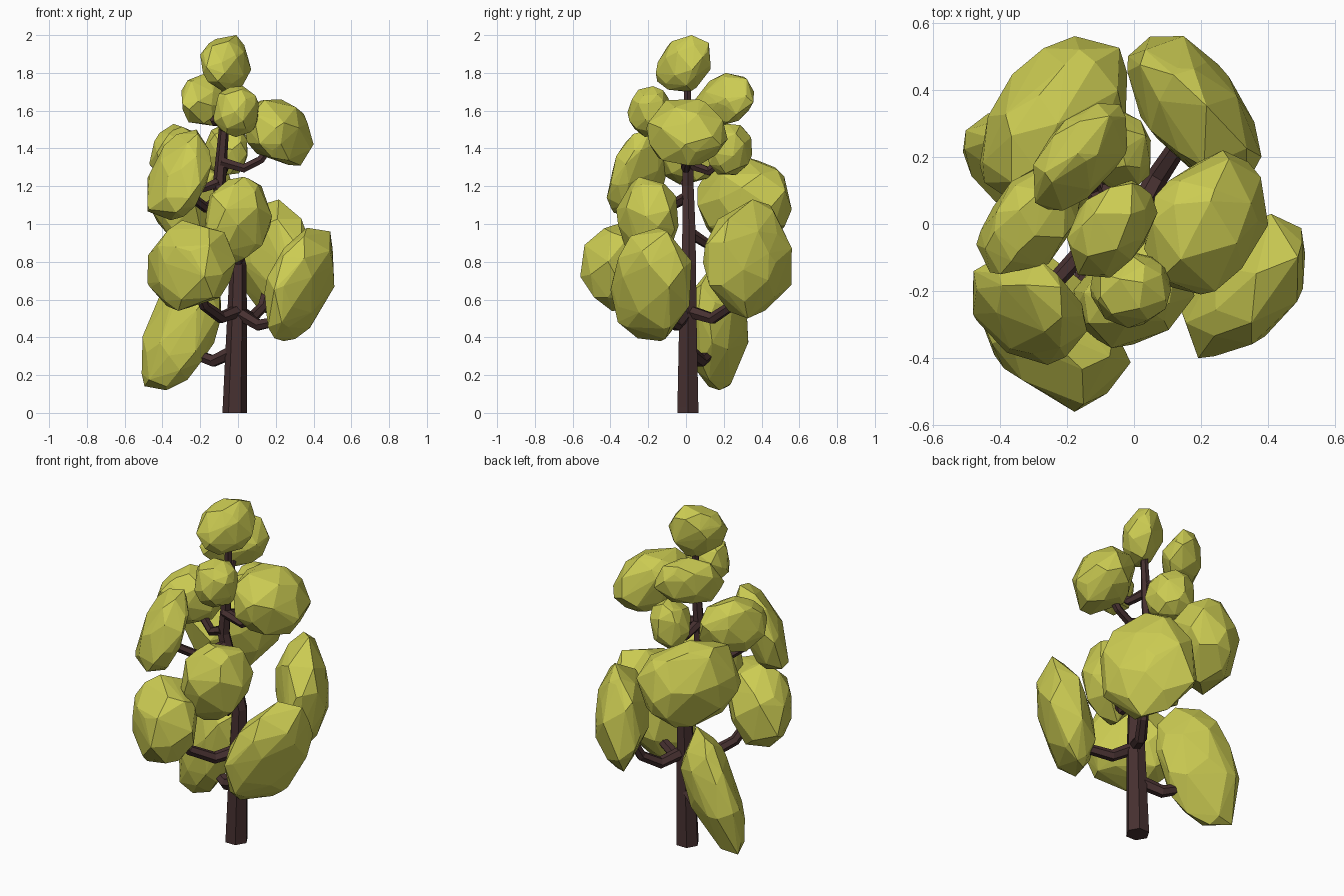
import bpy, bmesh, math, random
from mathutils import Vector

if "Cube" in bpy.data.objects:
    bpy.data.objects.remove(bpy.data.objects["Cube"])

random.seed(7)


def material(name, rgb):
    m = bpy.data.materials.new(name)
    m.diffuse_color = (*rgb, 1)
    m.use_nodes = True
    m.node_tree.nodes["Principled BSDF"].inputs["Base Color"].default_value = m.diffuse_color
    return m


LEAF = material("olive_leaf", (0.6, 0.6, 0.085))
BARK = material("dark_bark", (0.062, 0.03, 0.03))


def tube(name, points):
    """Six-sided tapered limb through (x, y, z, radius) points."""
    cu = bpy.data.curves.new(name, 'CURVE')
    cu.dimensions = '3D'
    cu.bevel_depth = 1.0
    cu.bevel_resolution = 1
    cu.use_fill_caps = True
    sp = cu.splines.new('POLY')
    sp.points.add(len(points) - 1)
    for p, (x, y, z, r) in zip(sp.points, points):
        p.co = (x, y, z, 1)
        p.radius = r
    sp.use_smooth = False
    ob = bpy.data.objects.new(name, cu)
    bpy.context.collection.objects.link(ob)
    bpy.ops.object.select_all(action='DESELECT')
    ob.select_set(True)
    bpy.context.view_layer.objects.active = ob
    bpy.ops.object.convert(target='MESH')
    ob = bpy.context.object
    ob.data.materials.clear()
    ob.data.materials.append(BARK)
    ob.data.shade_flat()


def clump(name, lo, hi, lean=(0, 0, 0), n=38):
    """Faceted irregular leaf clump filling the box lo..hi."""
    pts = []
    for i in range(n):
        z = 1 - 2 * (i + 0.5) / n
        a = i * 2.39996
        s = math.sqrt(1 - z * z)
        v = Vector((s * math.cos(a), s * math.sin(a), z))
        v += Vector([random.uniform(-0.25, 0.25) for _ in range(3)])
        pts.append(v.normalized() * random.uniform(0.95, 1.07))
    size = [h - l for l, h in zip(lo, hi)]
    # lean the clump (x with z, y with z, y with x), then fit it to its box
    for v in pts:
        x, y, z = v
        v.x = x + z * lean[0] * size[2] / size[0] + y * lean[2] / 2
        v.y = y + z * lean[1] * size[2] / size[1] + x * lean[2] / 2
    for k in range(3):
        a, b = min(v[k] for v in pts), max(v[k] for v in pts)
        for v in pts:
            v[k] = lo[k] + (v[k] - a) / (b - a) * size[k]
    bm = bmesh.new()
    for v in pts:
        bm.verts.new(v)
    bmesh.ops.convex_hull(bm, input=bm.verts[:])
    bmesh.ops.delete(bm, geom=[v for v in bm.verts if not v.link_faces], context='VERTS')
    bmesh.ops.recalc_face_normals(bm, faces=bm.faces[:])
    me = bpy.data.meshes.new(name)
    bm.to_mesh(me)
    bm.free()
    me.materials.append(LEAF)
    ob = bpy.data.objects.new(name, me)
    bpy.context.collection.objects.link(ob)


# Trunk
tube("trunk", [(-.017, .01, 0, .065), (-.017, .01, .03, .064), (-.005, .01, .5, .053),
               (0, .015, .78, .044), (-.05, .015, 1.0, .039), (-.1, .01, 1.2, .035),
               (-.075, .01, 1.5, .027), (-.06, .005, 1.85, .017)])

# Branches: root, elbow and tip
branches = {
    "low_left": [(-.01, .01, .33), (-.13, .08, .275), (-.2, .11, .3), (-.3, .16, .42)],
    "front_left": [(0, 0, .54), (-.09, -.09, .505), (-.18, -.2, .57), (-.23, -.3, .7)],
    "front_right": [(0, 0, .53), (.11, -.05, .465), (.23, -.11, .49), (.3, -.17, .62)],
    "back_right": [(0, .01, .54), (.07, .14, .5), (.13, .23, .56), (.18, .32, .75)],
    "front_middle": [(-.01, 0, .84), (0, -.1, .81), (0, -.2, .95)],
    "back_left": [(-.04, .01, .96), (-.1, .12, .89), (-.2, .26, 1.0)],
    "left_front": [(-.08, 0, 1.14), (-.17, -.1, 1.085), (-.28, -.22, 1.17)],
    "left": [(-.1, 0, 1.22), (-.18, .01, 1.19), (-.31, .02, 1.34)],
    "back_middle": [(-.09, .01, 1.32), (-.08, .12, 1.28), (-.06, .22, 1.36)],
    "right": [(-.09, 0, 1.33), (.03, 0, 1.295), (.12, .01, 1.34), (.2, .01, 1.45)],
    "front_top": [(-.08, 0, 1.52), (-.05, -.1, 1.5), (-.01, -.19, 1.58)],
    "back_top": [(-.075, 0, 1.56), (-.12, .1, 1.54), (-.15, .18, 1.63)],
}
for key, path in branches.items():
    r = 0.041 - 0.009 * path[0][2]
    tube(key + "_branch", [(*p, r * (1 - 0.1 * i)) for i, p in enumerate(path)])

# Leaf clumps: box corners and lean
clumps = {
    "low_left": ((-.51, .01, .12), (-.09, .33, .78), (.35, .0, -.4)),
    "front_left": ((-.48, -.56, .54), (-.01, -.09, 1.02), (.1, 0, -.4)),
    "front_right": ((.14, -.40, .38), (.51, .03, .98), (.28, 0, .5)),
    "back_right": ((-.02, .09, .50), (.38, .56, 1.13), (0, 0, -.6)),
    "front_middle": ((-.18, -.37, .78), (.18, -.04, 1.25), (.1, 0, .25)),
    "back_left": ((-.46, .06, .86), (-.02, .56, 1.36), (0, 0, .4)),
    "left_front": ((-.48, -.42, 1.02), (-.14, -.10, 1.50), (.3, .2, -.4)),
    "left": ((-.47, -.15, 1.21), (-.16, .18, 1.53), (0, 0, .4)),
    "back_middle": ((-.19, .10, 1.26), (.05, .35, 1.53), (0, 0, -.2)),
    "right": ((.03, -.21, 1.31), (.40, .22, 1.66), (-.25, 0, .2)),
    "front_top": ((-.13, -.31, 1.46), (.11, -.08, 1.73), (0, 0, 0)),
    "back_top": ((-.30, .04, 1.52), (-.02, .36, 1.80), (0, .2, .5)),
    "crown": ((-.20, -.16, 1.70), (.07, .13, 2.0), (0, .2, .4)),
}
for key, (lo, hi, lean) in clumps.items():
    clump(key + "_leaves", lo, hi, lean)
